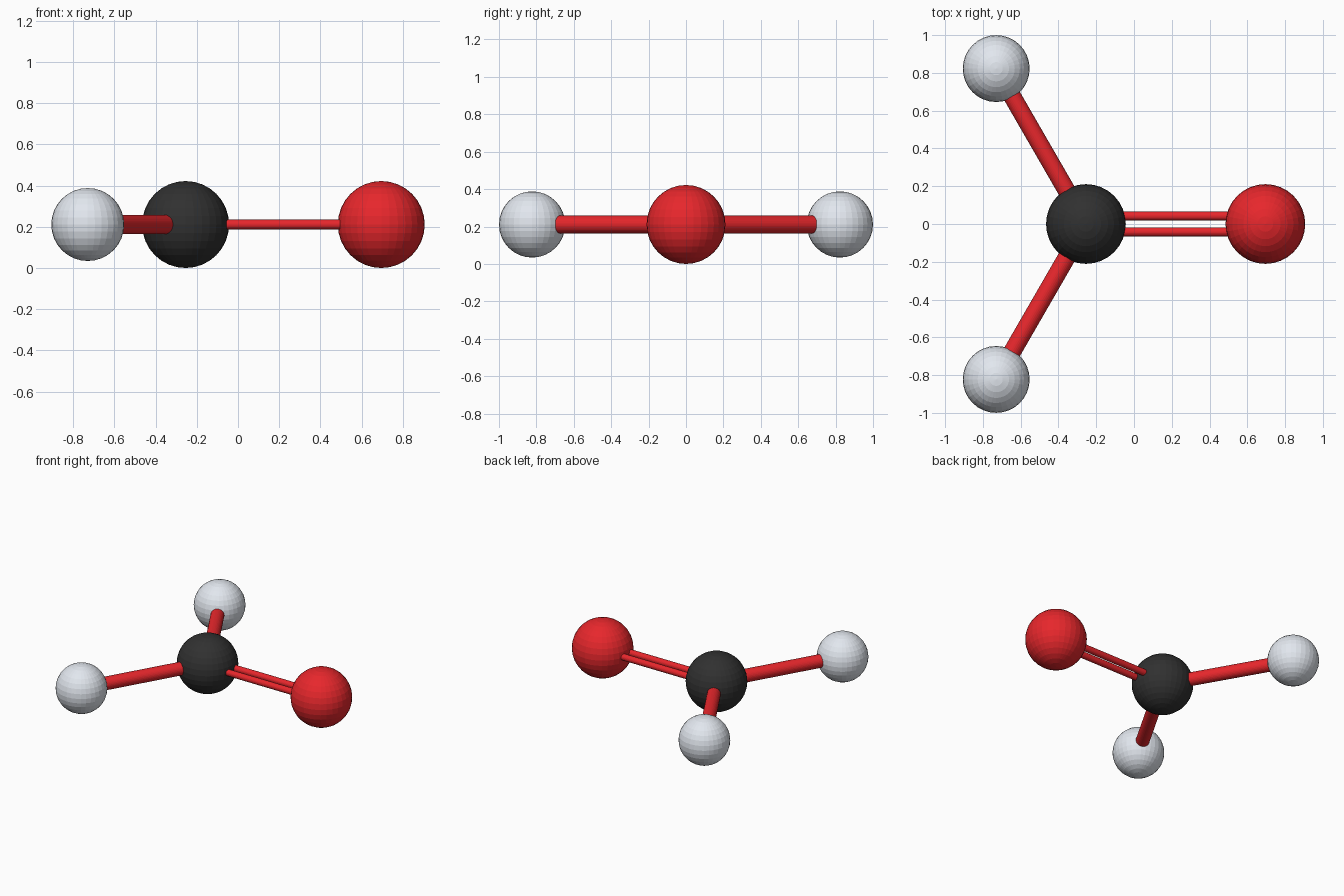
import bpy
from math import radians
from mathutils import Vector, Matrix

if "Cube" in bpy.data.objects:
    bpy.data.objects.remove(bpy.data.objects["Cube"])

R_BIG, R_SMALL = 0.211, 0.177      # heavy atoms, hydrogens
BOND = 0.95                        # centre-to-centre distance


def material(name, rgb):
    m = bpy.data.materials.new(name)
    m.diffuse_color = (*rgb, 1)
    m.use_nodes = True
    m.node_tree.nodes["Principled BSDF"].inputs["Base Color"].default_value = m.diffuse_color
    return m


red = material("red", (0.8, 0.02, 0.025))
black = material("black", (0.03, 0.03, 0.03))
white = material("white", (0.76, 0.80, 0.86))


def atom(name, pos, radius, mat):
    bpy.ops.mesh.primitive_uv_sphere_add(segments=32, ring_count=16, radius=radius, location=pos)
    ob = bpy.context.object
    ob.name = name
    ob.data.materials.append(mat)


def bond(name, a, b, radius):
    axis = b - a
    bpy.ops.mesh.primitive_cylinder_add(vertices=32, radius=radius, depth=axis.length, location=(a + b) / 2)
    ob = bpy.context.object
    ob.name = name
    ob.rotation_euler = axis.to_track_quat('Z', 'Y').to_euler()
    ob.data.materials.append(red)


# Central carbon and the oxygen on its right
carbon = Vector((-0.2545, 0, R_BIG))
oxygen = carbon + Vector((BOND, 0, 0))
atom("carbon_atom", carbon, R_BIG, black)
atom("oxygen_atom", oxygen, R_BIG, red)

# Mirrored hydrogens with single bonds, and the two rods of the double bond
for side, s in (("back", 1), ("front", -1)):
    arm = Matrix.Rotation(radians(120 * s), 3, 'Z') @ Vector((BOND, 0, 0))
    atom("hydrogen_atom_" + side, carbon + arm, R_SMALL, white)
    bond("single_bond_" + side, carbon, carbon + arm, 0.047)
    offset = Vector((0, 0.042 * s, 0))
    bond("double_bond_" + side, carbon + offset, oxygen + offset, 0.0237)
